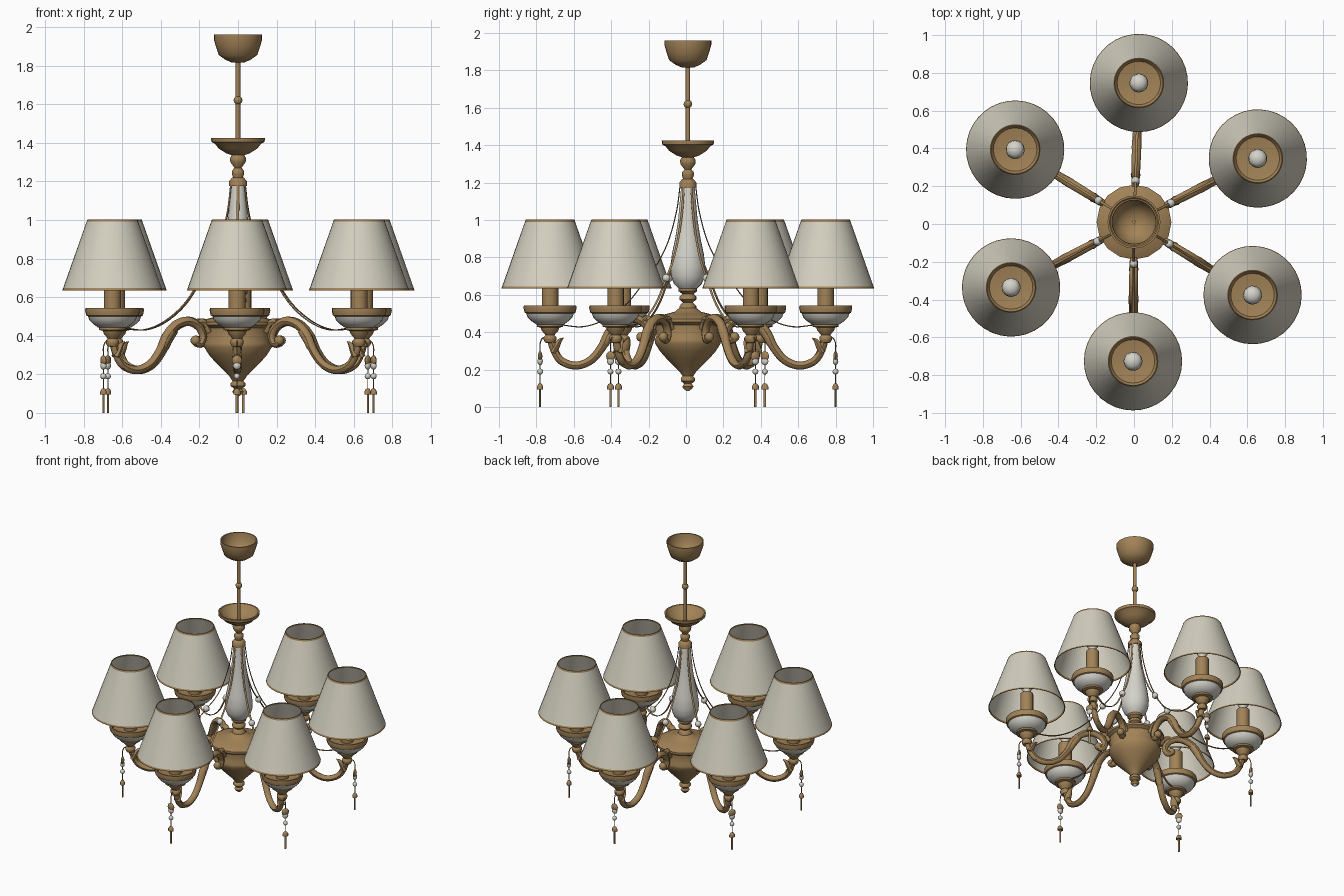
import bpy, bmesh, math
from mathutils import Vector

cube = bpy.data.objects.get("Cube")
if cube:
    bpy.data.objects.remove(cube, do_unlink=True)


def material(name, rgb):
    m = bpy.data.materials.new(name)
    m.use_nodes = True
    m.diffuse_color = (*rgb, 1)
    m.node_tree.nodes["Principled BSDF"].inputs["Base Color"].default_value = (*rgb, 1)
    return m


BRONZE = material("aged bronze", (0.36, 0.225, 0.095))
FABRIC = material("cream fabric", (0.65, 0.62, 0.52))
PORCELAIN = material("white porcelain", (0.66, 0.65, 0.59))

# All shapes are given in hundredths of a unit
UNIT = 0.01
LAMP_RADIUS = 73.7
PENDANT_RADIUS = 79


def finish(bm, name, materials, rule=None):
    """Clean the mesh, mark sharp edges, colour faces by rule and make the object."""
    bmesh.ops.scale(bm, vec=(UNIT, UNIT, UNIT), verts=bm.verts)
    bmesh.ops.remove_doubles(bm, verts=bm.verts, dist=0.0002)
    bmesh.ops.recalc_face_normals(bm, faces=bm.faces)
    for face in bm.faces:
        face.smooth = True
        if rule:
            face.material_index = rule(face.calc_center_median())
    for edge in bm.edges:
        edge.smooth = edge.calc_face_angle(0) < math.radians(45)
    mesh = bpy.data.meshes.new(name)
    bm.to_mesh(mesh)
    bm.free()
    for m in materials:
        mesh.materials.append(m)
    ob = bpy.data.objects.new(name, mesh)
    ob.location.y = UNIT
    bpy.context.collection.objects.link(ob)
    return ob


def skin(bm, rings):
    for a, b in zip(rings, rings[1:]):
        for i in range(len(a)):
            j = (i + 1) % len(a)
            bm.faces.new((a[i], a[j], b[j], b[i]))


def circle(count):
    return [(math.cos(math.tau * i / count), math.sin(math.tau * i / count)) for i in range(count)]


def lathe(name, profile, material, out=0, seg=20, flat=1, trim=None, rule=None):
    """Turn an (r, z) profile; out moves it along x, flat squashes it there."""
    bm = bmesh.new()
    skin(bm, [[bm.verts.new((out + flat * max(r, 0.001) * c, max(r, 0.001) * s, z))
               for c, s in circle(seg)] for r, z in profile])
    return finish(bm, name, [material, trim] if trim else [material], rule)


def ball(name, r, z, material, out=0, flat=1, steps=6):
    arc = [math.pi * i / steps for i in range(steps + 1)]
    return lathe(name, [(r * math.sin(a), z - r * math.cos(a)) for a in arc], material, out, 12, flat)


def rod(name, r, low, high, material, out=0, flat=1):
    return lathe(name, [(0, low), (r, low), (r, high), (0, high)], material, out, 14, flat)


def smooth_path(points, steps=5):
    """Catmull-Rom curve through the points."""
    p = [Vector(q) for q in points]
    p = [2 * p[0] - p[1]] + p + [2 * p[-1] - p[-2]]
    path = []
    for a, b, c, d in zip(p, p[1:], p[2:], p[3:]):
        for t in (k / steps for k in range(steps)):
            path.append(b + (c - a) * (t / 2) + (2 * a - 5 * b + 4 * c - d) * (t * t / 2)
                        + (3 * b - a - 3 * c + d) * (t ** 3 / 2))
    return path + [p[-2]]


def sweep(name, points, radius, wide=1.0):
    """Sweep a bronze oval along (x, z) points; radius is a function of the way along."""
    path = smooth_path(points)
    last = len(path) - 1
    bm = bmesh.new()
    rings = []
    for i, p in enumerate(path):
        along = path[min(i + 1, last)] - path[max(i - 1, 0)]
        side = Vector((-along.y, along.x)).normalized()
        r = radius(i / last)
        rings.append([bm.verts.new((p.x + side.x * r * c, wide * r * s, p.y + side.y * r * c))
                      for c, s in circle(8)])
    skin(bm, rings)
    bm.faces.new(rings[0])
    bm.faces.new(rings[-1])
    return finish(bm, name, [BRONZE])


# Ceiling canopy, hanging rod and upper dish
lathe("ceiling_canopy", [(0, 181.5), (3, 181.5), (6.5, 183), (10, 185.5), (11.5, 190), (12.5, 193.5),
      (12.5, 196), (11.7, 196), (11, 190), (6, 184), (0, 183)], BRONZE, seg=24)
rod("hanging_rod", 1.2, 134, 184, BRONZE)
ball("rod_knob", 2.3, 162, BRONZE)
lathe("upper_neck", [(0, 121), (2.2, 121), (3.2, 124), (3.2, 125.5), (1.8, 127), (4, 130),
      (4.2, 132), (3, 134)], BRONZE)
lathe("upper_dish", [(3, 133.5), (6, 134.5), (10, 137), (12, 139.5), (13.8, 140.5), (14, 142.5),
      (13, 142.5), (10.5, 139), (5, 136), (0, 135.5)], BRONZE, seg=24)

# Central column
lathe("column_cap", [(0, 122.5), (3, 122), (4.6, 120), (4.6, 117.5), (0, 117.5)], BRONZE)
lathe("column_vase", [(0, 118), (3.6, 118), (5.2, 100), (6.8, 90), (8.5, 82), (9.4, 75), (9, 70),
      (7.5, 66), (4.5, 63), (0, 63)], PORCELAIN, seg=24)
lathe("column_foot", [(0, 63.7), (5, 63.7), (5, 62), (3, 60.5), (4.5, 59), (4.5, 57.5), (2.6, 56),
      (4.5, 54), (4.5, 51)], BRONZE)
lathe("body_dome", [(4, 53.5), (7, 51), (12, 49.7), (17, 48.5), (19.8, 47), (19.8, 45.5),
      (17.5, 44)], BRONZE, seg=16)
lathe("body_bowl", [(17.5, 44), (16.8, 38), (17.8, 36), (17.5, 34), (15, 30), (11.5, 26), (7.5, 22),
      (4.5, 19), (2.8, 16.5)], BRONZE, seg=16)
lathe("body_drop", [(2.8, 16.5), (3.8, 15.5), (3.8, 14), (2, 12.5), (3, 11), (2, 9.5), (0, 9.5)], BRONZE)
ball("bottom_finial", 2, 10.5, PORCELAIN)

# One scrolled arm with leaves, built along +x
arm = [sweep("arm", [(73.5, 39), (72, 32), (68, 25), (60, 22.2), (52, 25), (46, 32), (42, 40),
             (36.5, 45.5), (29.5, 47.5), (23.5, 45), (20.5, 40), (22, 36), (25, 36.5)],
             lambda t: 2.1 + 0.7 * math.sin(math.pi * t) ** 4 * t)]
arm.append(ball("scroll_knob", 2.6, 37.5, BRONZE, 25))
arm.append(sweep("arm_leaf", [(39, 43), (43, 37), (44.5, 33.5), (47.5, 32.5)],
                 lambda t: 2.6 - 2.3 * t ** 3))
arm.append(sweep("lamp_leaf", [(72, 29), (70, 33), (68.5, 35.5), (66.5, 37)],
                 lambda t: 1.9 - 1.7 * t * t, 1.4))
arm.append(sweep("body_leaf", [(17, 42), (20, 46.5), (24, 47)], lambda t: 2))

# Lamp on the end of the arm
arm.append(lathe("lamp_socket", [(0, 34), (2.6, 34.5), (3.4, 36), (3.4, 37.5), (2.4, 38.5), (4.5, 41),
                 (5, 42.5), (7, 43), (7, 44.3), (0, 44.3)], BRONZE, LAMP_RADIUS))
arm.append(lathe("pan_bowl", [(5.5, 44), (7.5, 44.3), (10, 46), (12, 48), (12.8, 50.3)],
                 PORCELAIN, LAMP_RADIUS, 24))
arm.append(lathe("pan_rim", [(12.6, 50), (13.6, 50.5), (14.2, 53), (14, 54.3), (13, 54.3), (11.5, 52),
                 (5, 51), (0, 51)], BRONZE, LAMP_RADIUS, 24))
arm.append(rod("candle_sleeve", 4.4, 50, 74, BRONZE, LAMP_RADIUS))
arm.append(lathe("bulb", [(2, 73.5), (2.4, 76), (4.2, 79), (5, 82), (4.6, 84.5), (3, 86.5), (0, 87)],
                 PORCELAIN, LAMP_RADIUS))

# Shade as a thin cone wall with bronze trim on both edges
outer = [(26, 63.5), (25.6, 64.6), (13.4, 99.1), (13, 100.3)]
inner = [(r - 0.4, z) for r, z in reversed(outer)]
arm.append(lathe("lamp_shade", outer + inner + outer[:1], FABRIC, LAMP_RADIUS, 36, trim=BRONZE,
                 rule=lambda c: int(c.z < 0.645 or c.z > 0.992)))

# Draped chain and its bead
arm.append(sweep("drape_chain", [(4.2, 118), (6, 105), (10, 90), (15.5, 78), (22, 69), (32, 56),
                 (44, 47), (56, 43), (68, 44)], lambda t: 0.3, 2.3))
arm.append(ball("chain_bead", 2.2, 69, PORCELAIN, 22))

# Hanging pendant
arm.append(sweep("pendant_hook", [(75, 36.5), (77.5, 37), (PENDANT_RADIUS, 34), (PENDANT_RADIUS, 28),
                 (PENDANT_RADIUS, 10)], lambda t: 0.4 - 0.2 * t))
arm.append(ball("pendant_rosette", 2.7, 27.2, BRONZE, PENDANT_RADIUS, 0.45))
arm.append(ball("pendant_drop", 2.1, 24.5, PORCELAIN, PENDANT_RADIUS, 0.7))
arm.append(ball("pendant_bead", 1.6, 19, PORCELAIN, PENDANT_RADIUS))
arm.append(lathe("pendant_cap", [(0, 12.8), (1.2, 12.4), (2, 11), (2, 9.5), (0, 9.5)],
                 BRONZE, PENDANT_RADIUS, 10, 0.8))
arm.append(rod("pendant_rod", 0.7, 0, 10, BRONZE, PENDANT_RADIUS, 0.7))

# Repeat the arm around the column
for k, angle in enumerate((27.2, 88, 148.6, 208, 269.6, 328.4)):
    for part in arm:
        ob = part
        if k:
            ob = part.copy()
            ob.name = f"{part.name}_{k + 1}"
            bpy.context.collection.objects.link(ob)
        ob.rotation_euler.z = math.radians(angle)
